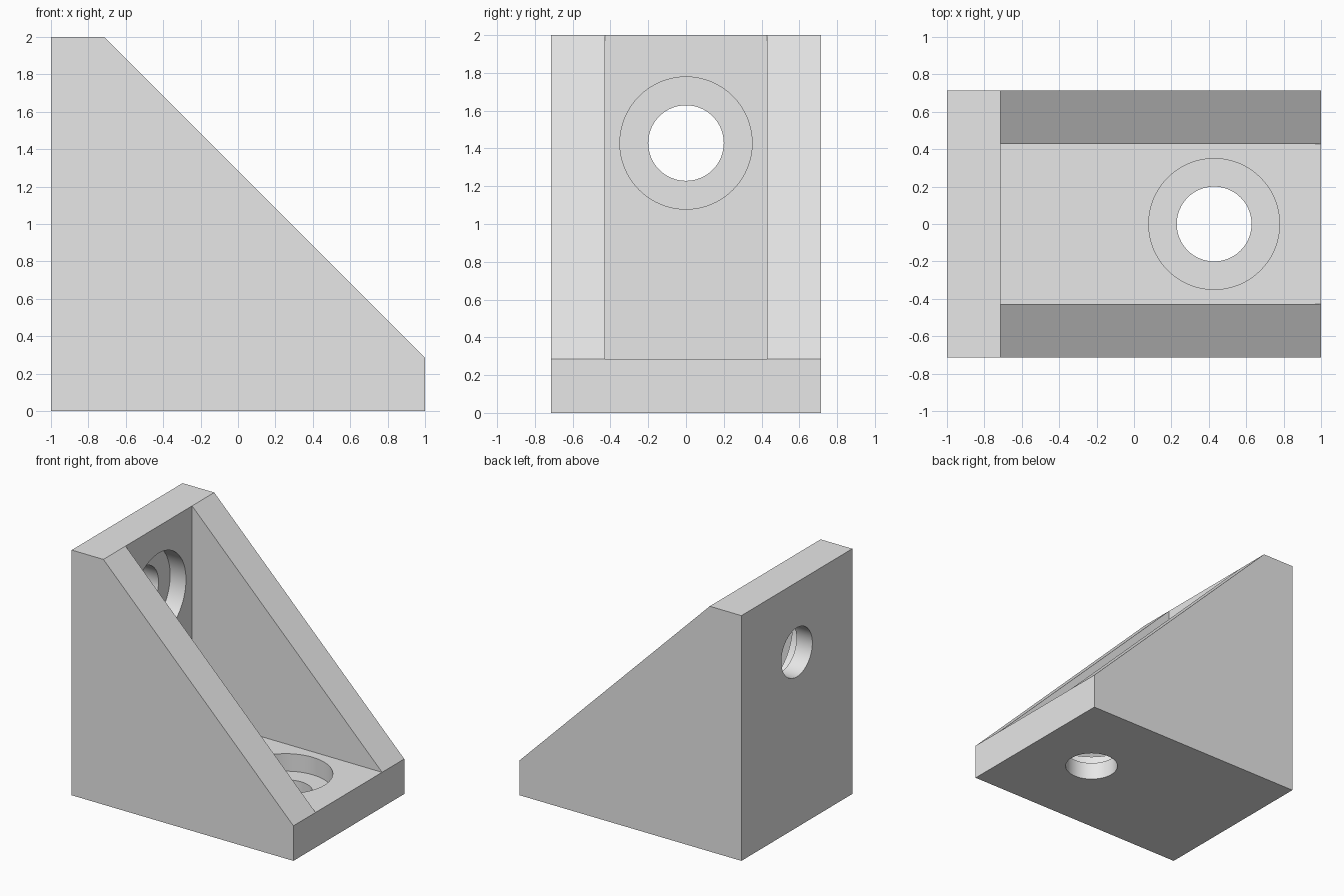
import bpy
import bmesh
import math
from mathutils import Matrix, Vector

cube = bpy.data.objects.get("Cube")
if cube:
    bpy.data.objects.remove(cube, do_unlink=True)

T = 2 / 7            # wall thickness
HALF_WIDTH = 5 / 7
BORE, SINK = 0.2, 0.35
FLOOR_HOLE = Vector((3 / 7, 0, 0))
WALL_HOLE = Vector((-1, 0, 10 / 7))

grey = bpy.data.materials.new("light_grey")
grey.use_nodes = True
grey.diffuse_color = (0.8, 0.8, 0.8, 1)
grey.node_tree.nodes["Principled BSDF"].inputs["Base Color"].default_value = (0.8, 0.8, 0.8, 1)


def finish(name, bm):
    bmesh.ops.recalc_face_normals(bm, faces=bm.faces[:])
    mesh = bpy.data.meshes.new(name)
    bm.to_mesh(mesh)
    bm.free()
    mesh.materials.append(grey)
    obj = bpy.data.objects.new(name, mesh)
    bpy.context.collection.objects.link(obj)
    return obj


def prism(name, profile, half):
    """Extrude an x-z profile along y, from -half to +half."""
    bm = bmesh.new()
    face = bm.faces.new([bm.verts.new((x, -half, z)) for x, z in profile])
    out = bmesh.ops.extrude_face_region(bm, geom=[face])
    moved = [v for v in out["geom"] if isinstance(v, bmesh.types.BMVert)]
    bmesh.ops.translate(bm, verts=moved, vec=(0, 2 * half, 0))
    return finish(name, bm)


def rod(name, origin, axis, radius, start, end):
    """Cylinder along an axis, between two distances from the origin."""
    bm = bmesh.new()
    turn = Vector((0, 0, 1)).rotation_difference(axis).to_matrix().to_4x4()
    place = Matrix.Translation(origin + axis * (start + end) / 2) @ turn
    bmesh.ops.create_cone(bm, cap_ends=True, segments=64, radius1=radius,
                          radius2=radius, depth=end - start, matrix=place)
    return finish(name, bm)


# Solid body with a sloping face
bracket = prism("corner_bracket",
                [(-1, 0), (1, 0), (1, T), (-1 + T, 2), (-1, 2)], HALF_WIDTH)

# Pocket between the two side gussets
cutters = [prism("pocket_cutter",
                 [(-1 + T, T), (1.3, T), (1.3, 2.3), (-1 + T, 2.3)], 3 / 7)]

# Counterbored screw holes in the floor and the back wall
for label, origin, axis in (("floor", FLOOR_HOLE, Vector((0, 0, 1))),
                            ("wall", WALL_HOLE, Vector((1, 0, 0)))):
    cutters.append(rod(label + "_sink_cutter", origin, axis, SINK, T / 2, T + 0.1))
    cutters.append(rod(label + "_bore_cutter", origin, axis, BORE, -0.1, T + 0.05))

for cutter in cutters:
    cutter.hide_render = True
    mod = bracket.modifiers.new(cutter.name, 'BOOLEAN')
    mod.operation = 'DIFFERENCE'
    mod.solver = 'EXACT'
    mod.object = cutter

# Apply the cuts and drop the cutters
bpy.context.view_layer.update()
evaluated = bracket.evaluated_get(bpy.context.evaluated_depsgraph_get())
cut_mesh = bpy.data.meshes.new_from_object(evaluated)
bracket.modifiers.clear()
bracket.data = cut_mesh
cut_mesh.name = "corner_bracket"
for cutter in cutters:
    bpy.data.objects.remove(cutter, do_unlink=True)

# Smooth hole walls, crisp edges
bpy.ops.object.select_all(action='DESELECT')
bracket.select_set(True)
bpy.context.view_layer.objects.active = bracket
bpy.ops.object.shade_smooth_by_angle(angle=math.radians(30))
